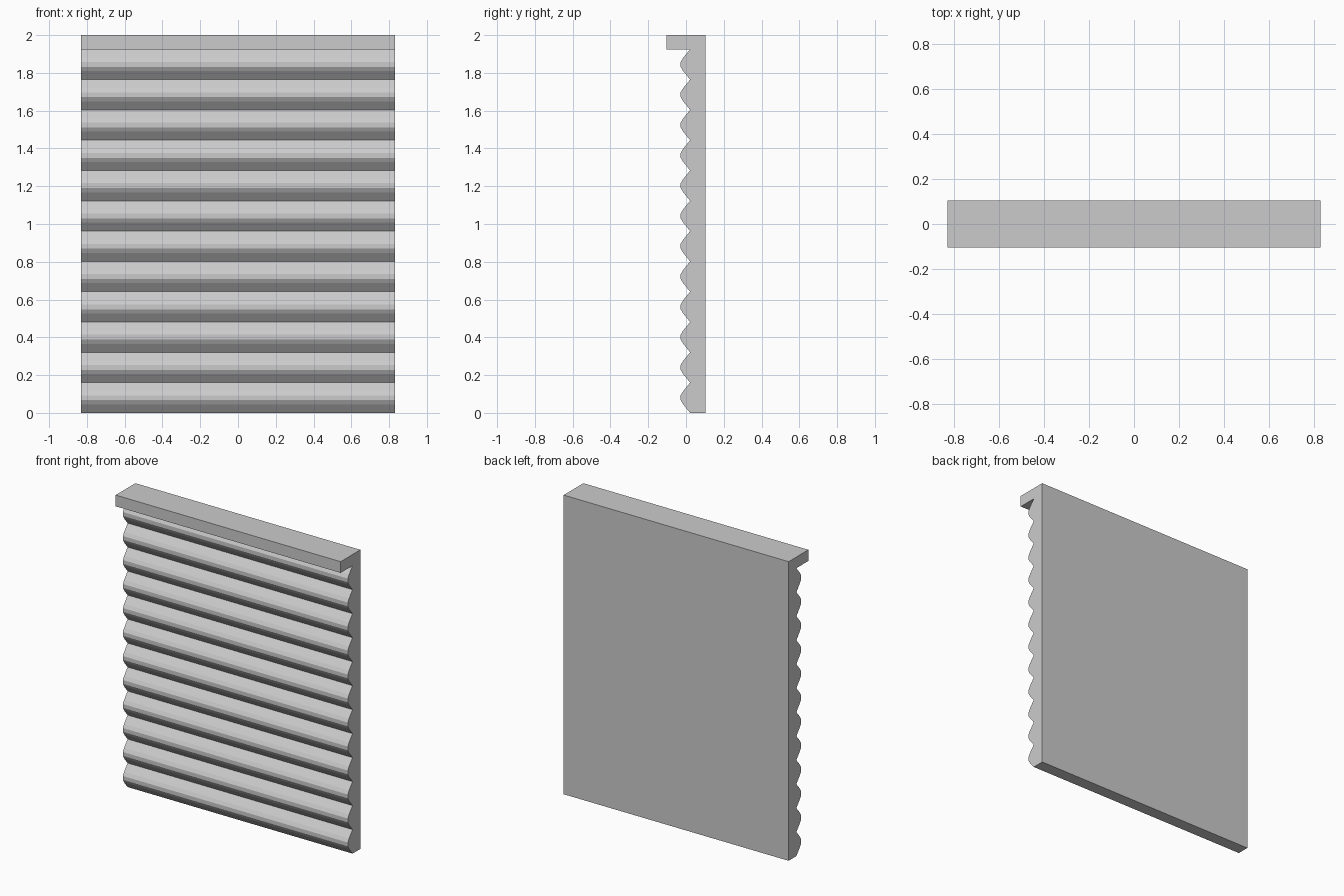
import bpy, bmesh

if "Cube" in bpy.data.objects:
    bpy.data.objects.remove(bpy.data.objects["Cube"])

HALF_W, BACK, TOP = 0.832, 0.104, 2.0
CAP_Z, LOBES = 1.925, 12
PITCH = CAP_Z / LOBES

# One faceted slat bulge: (y, fraction of pitch)
LOBE = [(0.022, 0.0), (-0.015, 0.28), (-0.028, 0.42), (-0.028, 0.58), (-0.015, 0.72)]

# Side profile (y, z): repeated slats, overhanging top cap, flat back
profile = [(y, (i + t) * PITCH) for i in range(LOBES) for y, t in LOBE]
profile += [(LOBE[0][0], CAP_Z), (-BACK, CAP_Z), (-BACK, TOP), (BACK, TOP), (BACK, 0)]

# Extrude the profile across the full width
bm = bmesh.new()
face = bm.faces.new([bm.verts.new((-HALF_W, y, z)) for y, z in profile])
ext = bmesh.ops.extrude_face_region(bm, geom=[face], use_keep_orig=True)
verts = [g for g in ext["geom"] if isinstance(g, bmesh.types.BMVert)]
bmesh.ops.translate(bm, verts=verts, vec=(2 * HALF_W, 0, 0))
bmesh.ops.recalc_face_normals(bm, faces=bm.faces)

mesh = bpy.data.meshes.new("slatted_shutter")
bm.to_mesh(mesh)
bm.free()
bpy.context.collection.objects.link(bpy.data.objects.new("slatted_shutter", mesh))
